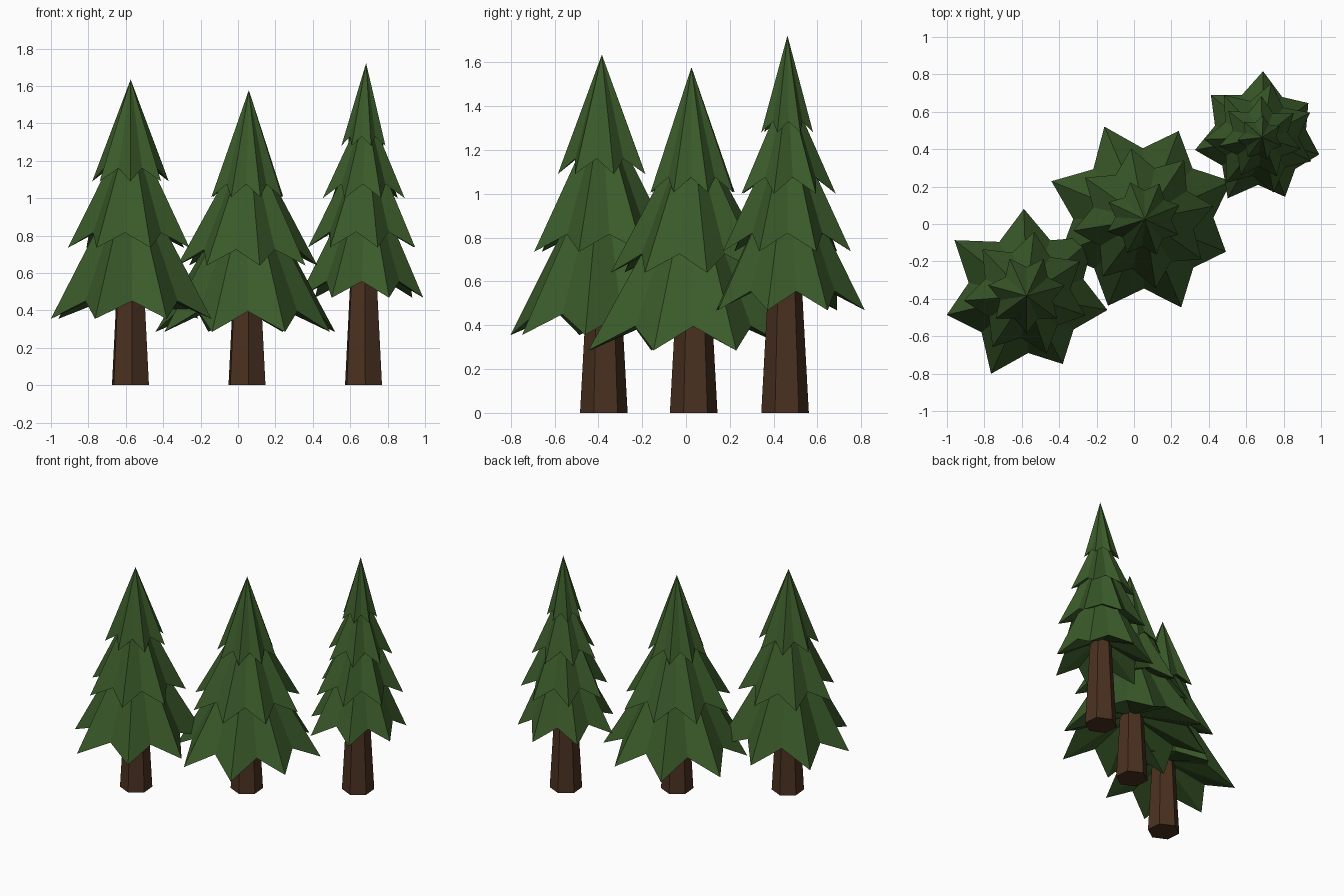
import bpy, bmesh, math

if "Cube" in bpy.data.objects:
    bpy.data.objects.remove(bpy.data.objects["Cube"])


def material(name, rgb):
    m = bpy.data.materials.new(name)
    m.diffuse_color = (*rgb, 1.0)
    m.use_nodes = True
    m.node_tree.nodes["Principled BSDF"].inputs["Base Color"].default_value = m.diffuse_color
    return m


GREEN = material("pine_green", (0.043, 0.103, 0.023))
BROWN = material("bark_brown", (0.068, 0.030, 0.014))


def finish(bm, name, mat):
    bmesh.ops.recalc_face_normals(bm, faces=bm.faces)
    mesh = bpy.data.meshes.new(name)
    bm.to_mesh(mesh)
    bm.free()
    mesh.materials.append(mat)
    bpy.context.collection.objects.link(bpy.data.objects.new(name, mesh))


def trunk(name, x, y, height):
    """Tapered six-sided trunk, with a corner facing roughly front and back."""
    bm = bmesh.new()
    rings = []
    for z, r in ((0, 0.109), (height, 0.109 - 0.055 * height)):
        rings.append([bm.verts.new((x + r * math.cos(math.radians(95 + 60 * i)),
                                    y + r * math.sin(math.radians(95 + 60 * i)), z))
                      for i in range(6)])
    low, high = rings
    for i in range(6):
        j = (i + 1) % 6
        bm.faces.new((low[i], low[j], high[j], high[i]))
    bm.faces.new(low[::-1])
    bm.faces.new(high)
    finish(bm, name, BROWN)


def branch_tier(name, centre, apex, turn, tips, z_tip, r_valley, z_valley, z_top):
    """Star-shaped cone: low outer tips alternate with higher inner valleys."""
    bm = bmesh.new()
    x, y = centre
    top = bm.verts.new((*apex, z_top))
    under = bm.verts.new((x, y, z_valley + 0.1))
    rim = []
    for i in range(len(tips) * 2):
        a = math.radians(turn + 180 * i / len(tips))
        r, z = (r_valley, z_valley) if i % 2 else (tips[i // 2], z_tip)
        rim.append(bm.verts.new((x + r * math.cos(a), y + r * math.sin(a), z)))
    for i, v in enumerate(rim):
        w = rim[(i + 1) % len(rim)]
        bm.faces.new((v, w, top))
        bm.faces.new((w, v, under))
    finish(bm, name, GREEN)


# tree: name, trunk centre, foliage centre, apex, trunk height,
# tiers of (turn, tip radii, tip z, valley radius, valley z, top z)
TREES = [
    ("left", (-0.575, -0.375), (-0.575, -0.375), (-0.574, -0.384), 0.75, [
        (40.3, [0.475, 0.456, 0.481, 0.440, 0.466, 0.421, 0.441], 0.355, 0.315, 0.45, 1.19),
        (31.6, [0.336] * 7, 0.735, 0.235, 0.815, 1.41),
        (12.6, [0.21] * 7, 1.09, 0.145, 1.16, 1.635)]),
    ("middle", (0.048, 0.035), (0.05, 0.03), (0.058, 0.025), 0.65, [
        (23, [0.51, 0.504, 0.533, 0.53, 0.482, 0.504, 0.517, 0.476], 0.285, 0.375, 0.395, 1.14),
        (10, [0.38] * 8, 0.64, 0.275, 0.725, 1.335),
        (20, [0.205] * 8, 1.005, 0.15, 1.075, 1.578)]),
    ("right", (0.671, 0.452), (0.674, 0.459), (0.685, 0.463), 0.85, [
        (36, [0.319, 0.358, 0.349, 0.354, 0.365, 0.341, 0.328], 0.468, 0.25, 0.555, 1.19),
        (27, [0.3] * 7, 0.737, 0.205, 0.82, 1.37),
        (36.6, [0.225] * 7, 1.0, 0.15, 1.075, 1.5),
        (31, [0.122] * 7, 1.28, 0.087, 1.33, 1.722)]),
]

for name, base, crown, apex, height, tiers in TREES:
    trunk(name + "_tree_trunk", *base, height)
    for n, tier in enumerate(tiers, 1):
        branch_tier(f"{name}_tree_branches_{n}", crown, apex, *tier)
